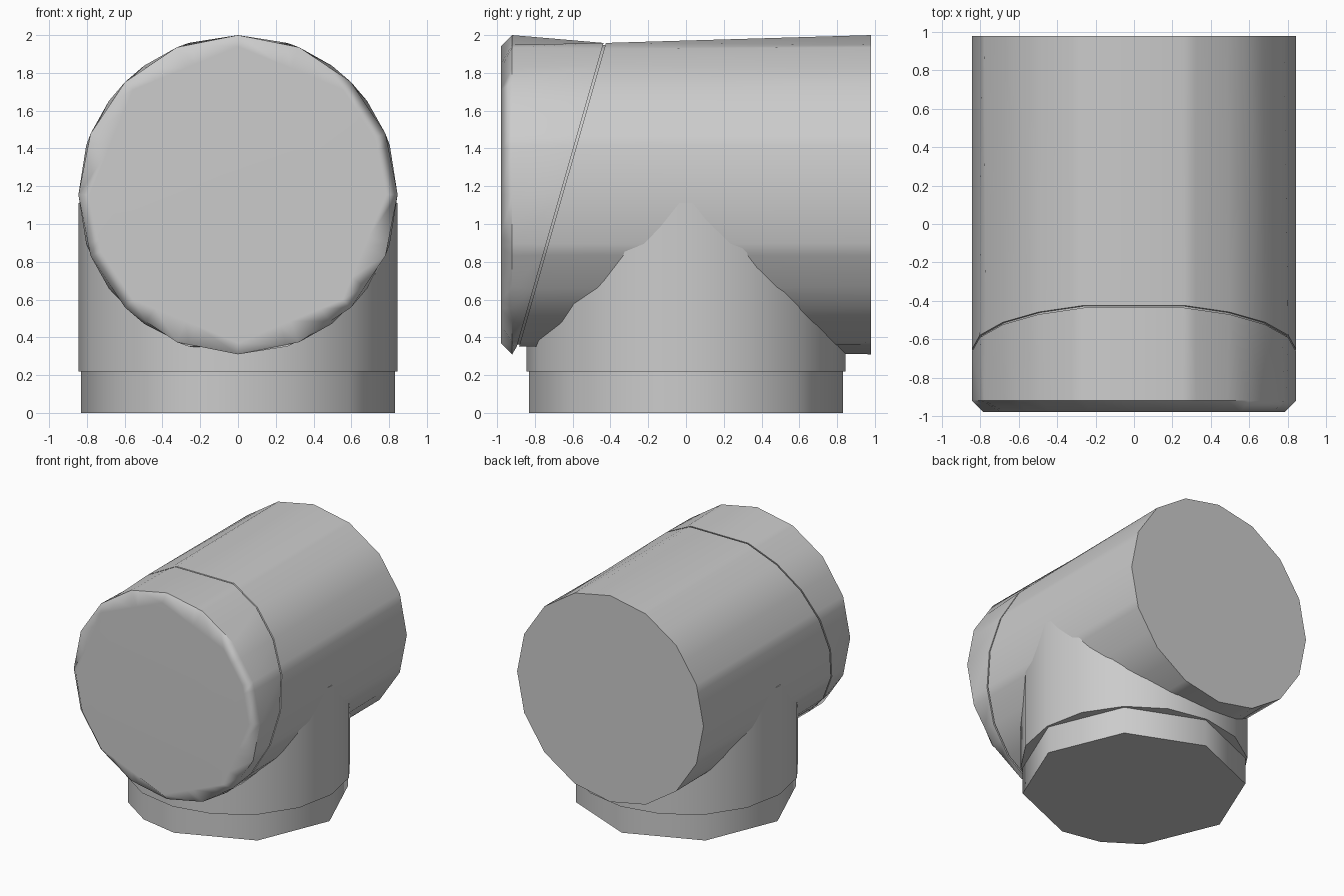
import bpy, bmesh, math
from math import radians, sin, cos

if "Cube" in bpy.data.objects:
    bpy.data.objects.remove(bpy.data.objects["Cube"])

R, ZC, HALF = 0.845, 1.155, 0.98
FULL16 = [22.5 * k for k in range(16)]
SEAM = [18 * k for k in range(20) if k not in (5, 15)]
CAP = [0, 22.5, 45, 90, 135, 180, 202.5, 225, 270, 315]
COLLAR = [0, 45, 90, 135, 180, 225, 247.5, 270, 315]
SAMPLES = sorted(set(FULL16) | set(SEAM))


def outline(corners, radius, samples):
    """Points of a polygon inscribed in a circle, sampled at given angles."""
    pts = []
    for t in samples:
        a = max(c for c in corners if c <= t)
        later = [c for c in corners if c > t]
        b = later[0] if later else corners[0] + 360
        r = radius * cos(radians((b - a) / 2)) / cos(radians(t - (a + b) / 2))
        pts.append((r * cos(radians(t)), r * sin(radians(t))))
    return pts


def loft(name, rings):
    """Closed solid through a list of equal-length rings."""
    bm = bmesh.new()
    loops = [[bm.verts.new(p) for p in ring] for ring in rings]
    n = len(loops[0])
    for a, b in zip(loops, loops[1:]):
        for i in range(n):
            j = (i + 1) % n
            bm.faces.new((a[i], a[j], b[j], b[i]))
    bm.faces.new(loops[0])
    bm.faces.new(loops[-1])
    bmesh.ops.recalc_face_normals(bm, faces=bm.faces)
    me = bpy.data.meshes.new(name)
    bm.to_mesh(me)
    bm.free()
    ob = bpy.data.objects.new(name, me)
    bpy.context.collection.objects.link(ob)
    bpy.ops.object.select_all(action='DESELECT')
    ob.select_set(True)
    bpy.context.view_layer.objects.active = ob
    bpy.ops.object.shade_smooth_by_angle(angle=radians(50))
    mod = ob.modifiers.new("weighted_normals", 'WEIGHTED_NORMAL')
    mod.keep_sharp = True
    return ob


def upright(corners, radius, y, slope=0.0):
    """Ring around the horizontal pipe; slope tilts it with height."""
    return [(x, y + slope * v, ZC + v) for x, v in outline(corners, radius, SAMPLES)]


def level(corners, radius, z):
    """Ring around the vertical branch."""
    return [(x, y, z) for x, y in outline(corners, radius, FULL16)]


# horizontal pipe with chamfered front cap and slanted seam groove
SLOPE, MID, GAP, DEPTH = 0.286, -0.66, 0.006, 0.012
loft("main_pipe", [
    upright(CAP, 0.785, -HALF),
    upright(FULL16, R, -0.92),
    upright(SEAM, R, MID - GAP, SLOPE),
    upright(SEAM, R - DEPTH, MID - GAP, SLOPE),
    upright(SEAM, R - DEPTH, MID + GAP, SLOPE),
    upright(SEAM, R, MID + GAP, SLOPE),
    upright(FULL16, R, HALF),
])

# vertical branch that runs into the pipe
loft("branch_pipe", [level(FULL16, R, 0.22), level(FULL16, R, 1.11)])

# narrower collar under the branch
loft("bottom_collar", [level(COLLAR, 0.83, 0.0), level(COLLAR, 0.83, 0.23)])
